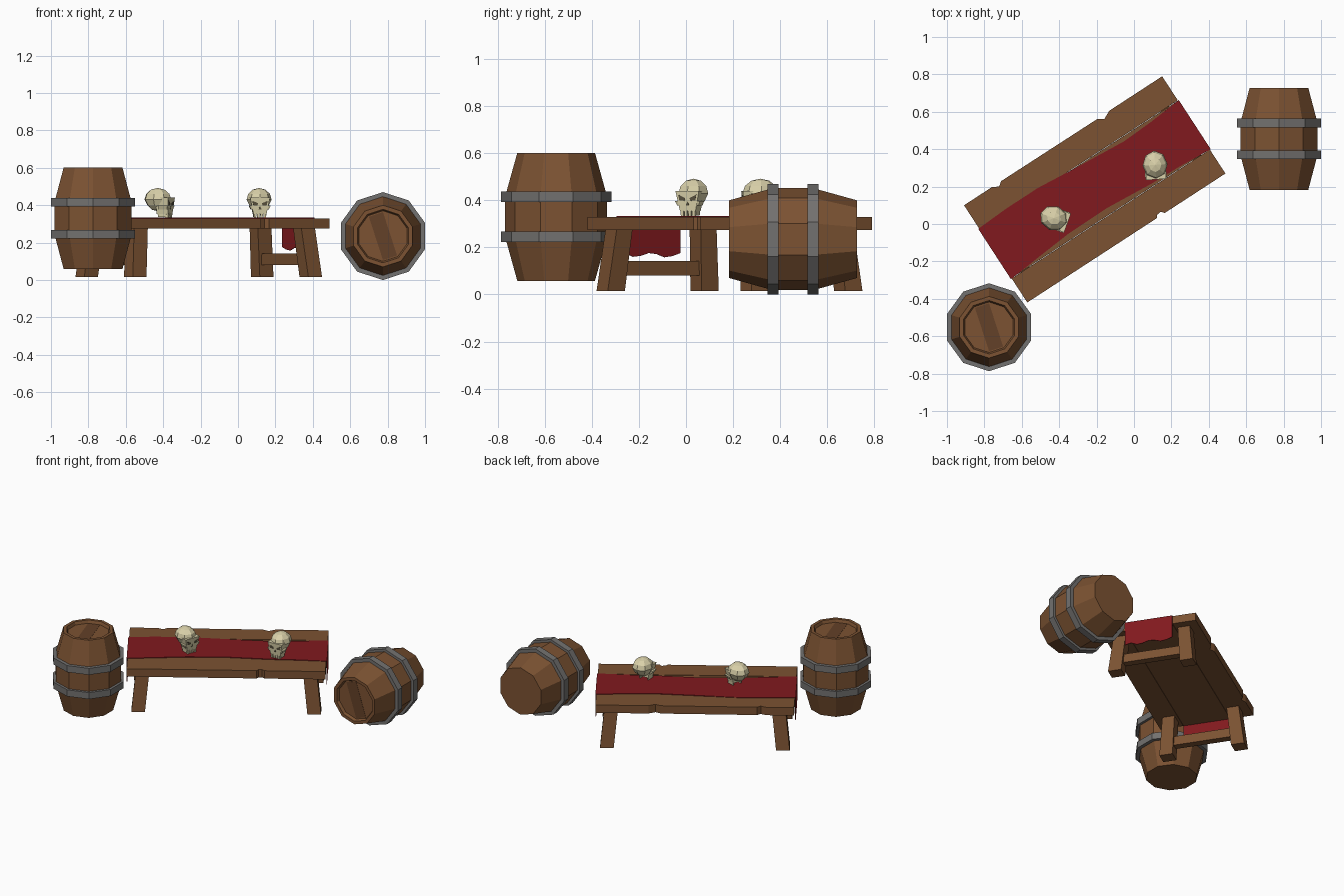
import bpy, bmesh, math
from mathutils import Matrix, Vector

if "Cube" in bpy.data.objects:
    bpy.data.objects.remove(bpy.data.objects["Cube"])


def material(name, rgb):
    m = bpy.data.materials.new(name)
    m.diffuse_color = (*rgb, 1)
    m.use_nodes = True
    m.node_tree.nodes["Principled BSDF"].inputs["Base Color"].default_value = m.diffuse_color
    return m


WOOD = material("wood", (0.20, 0.085, 0.032))
DARK = material("dark_wood", (0.125, 0.052, 0.021))
IRON = material("iron", (0.17, 0.165, 0.16))
RED = material("red_cloth", (0.22, 0.010, 0.013))
BONE = material("bone", (0.70, 0.64, 0.40))
HOLE = material("socket", (0.10, 0.085, 0.05))


def build(name, verts, faces, mats, M=Matrix()):
    me = bpy.data.meshes.new(name)
    me.from_pydata([M @ Vector(v) for v in verts], [], faces)
    bm = bmesh.new()
    bm.from_mesh(me)
    bmesh.ops.recalc_face_normals(bm, faces=bm.faces)
    bm.to_mesh(me)
    bm.free()
    for m in mats:
        me.materials.append(m)
    ob = bpy.data.objects.new(name, me)
    bpy.context.collection.objects.link(ob)
    return ob


def loft(name, low, high, mat, M):
    """Closed prism between two matching outlines."""
    n = len(low)
    faces = [tuple(range(n)), tuple(range(n, 2 * n))]
    faces += [(i, (i + 1) % n, n + (i + 1) % n, n + i) for i in range(n)]
    return build(name, low + high, faces, [mat], M)


def slab(name, outline, z0, z1, mat, M):
    return loft(name, [(x, y, z0) for x, y in outline], [(x, y, z1) for x, y in outline], mat, M)


def rect(cx, cy, z, sx, sy):
    return [(cx + a * sx / 2, cy + b * sy / 2, z) for a, b in ((-1, -1), (1, -1), (1, 1), (-1, 1))]


# ---- Table, in its own frame (length on x, width on y) ----
T = Matrix.Translation((-0.21, 0.185, 0)) @ Matrix.Rotation(math.radians(33.06), 4, 'Z')
L, W, S = 0.632, 0.31, 0.155
slab("back_plank", [(-L, S + .002), (L, S + .002), (L, W), (.295, W), (.25, .288), (.215, W - .002),
                    (-.395, W), (-.42, .292), (-.455, W), (-L, W)], .275, .33, WOOD, T)
slab("middle_plank", [(-L, -S), (L, -S), (L, S), (-L, S)], .275, .328, WOOD, T)
slab("front_plank", [(-L, -W), (.195, -W), (.205, -.296), (.23, -.292), (.245, -W), (L, -W),
                     (L, -S - .002), (-L, -S - .002)], .275, .33, WOOD, T)
for sx, side in ((-1, "left"), (1, "right")):
    for sy, end in ((-1, "front"), (1, "back")):
        loft(f"{side}_{end}_leg", rect(sx * .56, sy * .238, .015, .087, .087),
             rect(sx * .533, sy * .213, .28, .087, .08), WOOD, T)
    loft(f"{side}_crossbar", rect(sx * .55, 0, .08, .05, .42), rect(sx * .547, 0, .142, .05, .42), WOOD, T)

# ---- Cloth runner: rows across, draped over both ends ----
top_rows = [(-.637, -.158, .163), (-.45, -.14, .172), (-.25, -.122, .172), (0, -.119, .15),
            (.27, -.140, .130), (.45, -.145, .138), (.637, -.158, .155)]
N = 8
hem = [.168, .178, .160, .164, .176, .172, .158, .163, .176]


def drape(x, lo, hi):
    return [(x, lo + (hi - lo) * i / N, hem[i]) for i in range(N + 1)]


rows = [drape(*top_rows[0])]
rows += [[(x, lo + (hi - lo) * i / N, .333) for i in range(N + 1)] for x, lo, hi in top_rows]
rows += [drape(*top_rows[-1])]
k = N + 1
cloth = build("cloth_runner", [v for r in rows for v in r],
              [(r * k + i, r * k + i + 1, (r + 1) * k + i + 1, (r + 1) * k + i)
               for r in range(len(rows) - 1) for i in range(N)], [RED], T)
mod = cloth.modifiers.new("thickness", 'SOLIDIFY')
mod.thickness = .004


# ---- Barrels: ten-sided turned profile, recessed lid, two hoops ----
def ring(r, z):
    return [(r * math.cos(math.radians(18 + 36 * i)), r * math.sin(math.radians(18 + 36 * i)), z) for i in range(10)]


def turned(name, profile, mat, M, closed=False):
    n = len(profile)
    faces = [(j * 10 + i, j * 10 + (i + 1) % 10, (j + 1) % n * 10 + (i + 1) % 10, (j + 1) % n * 10 + i)
             for j in range(n if closed else n - 1) for i in range(10)]
    if not closed:
        faces += [tuple(range(10)), tuple(range((n - 1) * 10, n * 10))]
    return build(name, [v for r, z in profile for v in ring(r, z)], faces, [mat], M)


def barrel(name, M):
    turned(name + "_body", [(.165, -.272), (.217, -.085), (.217, .085), (.165, .272),
                            (.143, .272), (.135, .252)], WOOD, M)
    for z, end in ((-.085, "lower"), (.085, "upper")):
        turned(f"{name}_{end}_hoop", [(.205, z - .023), (.235, z - .023), (.235, z + .023), (.205, z + .023)],
               IRON, M, True)
    p = ring(.128, 0)  # dark centre board across the lid
    slab(name + "_lid_board", [p[i][:2] for i in (2, 3, 7, 8)], .25, .2535, DARK, M)


barrel("upright_barrel", Matrix.Translation((-.775, -.552, .33)))
barrel("lying_barrel", Matrix.Translation((.775, .455, .235)) @ Matrix.Rotation(math.pi / 2, 4, 'X'))


# ---- Skulls: faceted cranium, tapered face, sockets and teeth; face looks along -y ----
def skull(name, M):
    bm = bmesh.new()
    bmesh.ops.create_uvsphere(bm, u_segments=8, v_segments=6, radius=1)
    for v in bm.verts:
        squeeze = 1 if v.co.z > -.3 else .9
        v.co = (v.co.x * .067 * squeeze, v.co.y * .076 * squeeze + .004, v.co.z * .062 + .098)
    bm.transform(M @ Matrix.Rotation(0, 4, 'Z'))
    me = bpy.data.meshes.new(name + "_cranium")
    bm.to_mesh(me)
    bm.free()
    me.materials.append(BONE)
    bpy.context.collection.objects.link(bpy.data.objects.new(name + "_cranium", me))
    loft(name + "_face", rect(0, -.034, .022, .070, .064), rect(0, -.038, .108, .106, .072), BONE, M)

    def front(z):  # y of the sloping face front at height z
        return -.066 - .008 * (z - .022) / .086

    def patch(part, pts):
        loft(f"{name}_{part}", [(x, front(z) - .0012, z) for x, z in pts],
             [(x, front(z) + .004, z) for x, z in pts], HOLE, M)

    for s, side in ((-1, "right"), (1, "left")):
        patch(side + "_socket", [(s * .010, .078), (s * .014, .066), (s * .036, .068), (s * .041, .092)])
        loft(f"{name}_{side}_cheek", rect(s * .042, -.040, .046, .012, .050),
             rect(s * .050, -.044, .066, .014, .054), BONE, M)
    patch("nose", [(-.008, .046), (.008, .046), (0, .064)])
    for i in range(4):
        x = -.026 + i * .0173
        loft(f"{name}_tooth_{i + 1}", rect(x, -.058, 0, .011, .014), rect(x, -.059, .026, .014, .017), BONE, M)
        if i != 3:
            s = -1 if i == 0 else 1
            if i != 1:
                loft(f"{name}_jaw_side_{i + 1}", rect(s * .029, -.032, .004, .009, .045),
                     rect(s * .031, -.032, .03, .009, .05), BONE, M)


skull("near_skull", Matrix.Translation((-.425, .03, .332)) @ Matrix.Rotation(math.radians(70), 4, 'Z'))
skull("far_skull", Matrix.Translation((.113, .312, .332)) @ Matrix.Rotation(math.radians(4), 4, 'Z'))
